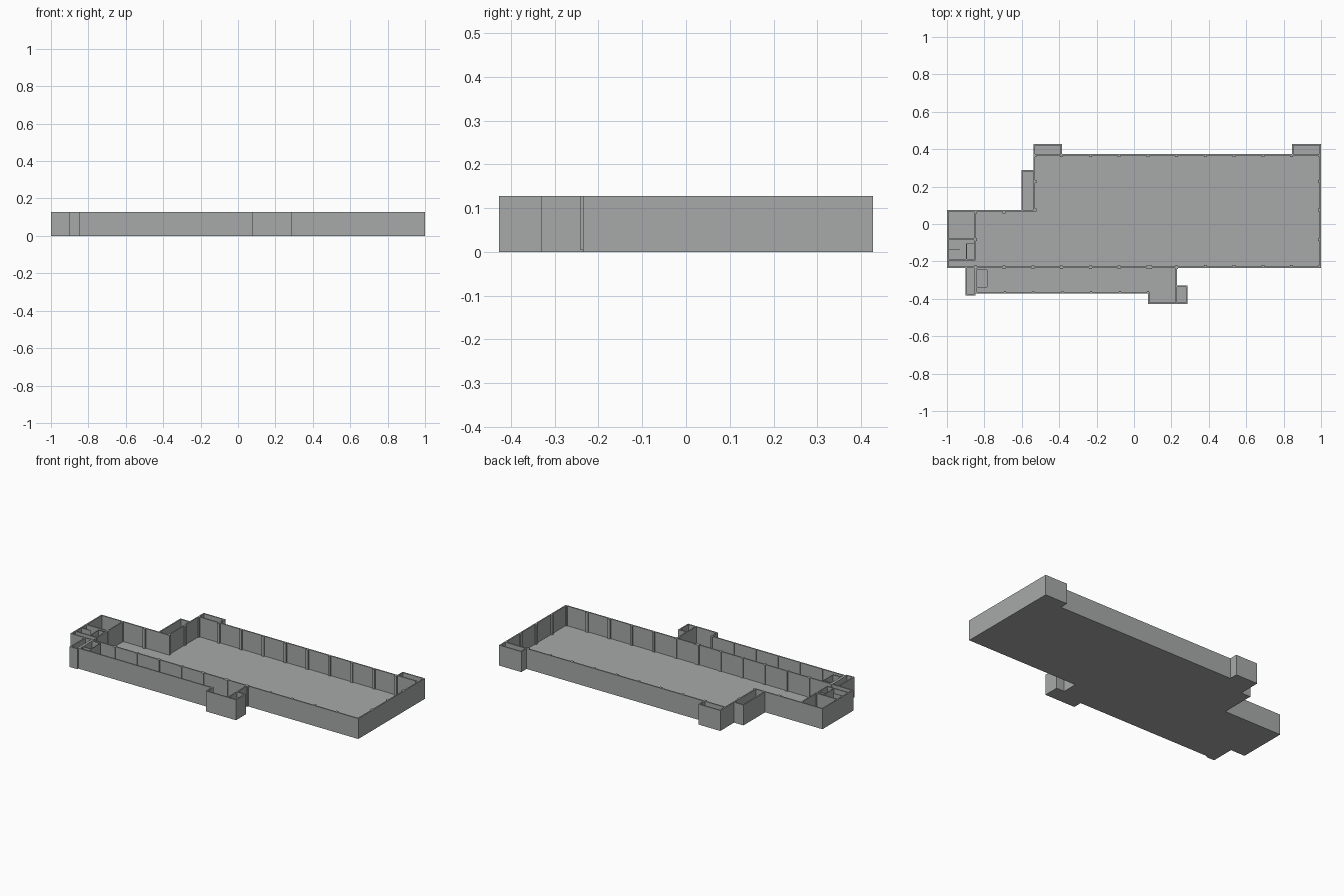
import bpy, bmesh

if "Cube" in bpy.data.objects:
    bpy.data.objects.remove(bpy.data.objects["Cube"])

H, F, T = 0.128, 0.004, 0.008      # wall height, floor thickness, wall thickness


def material(name, c):
    m = bpy.data.materials.new(name)
    m.diffuse_color = (*c, 1)
    m.use_nodes = True
    m.node_tree.nodes["Principled BSDF"].inputs["Base Color"].default_value = m.diffuse_color
    return m


GREY = material("plain grey", (0.39, 0.40, 0.40))


def boxes(name, rects, z0, z1):
    """One object made of upright boxes, each (x0, x1, y0, y1)."""
    bm = bmesh.new()
    for x0, x1, y0, y1 in rects:
        vs = bmesh.ops.create_cube(bm, size=1)["verts"]
        for v in vs:
            v.co = (x0 if v.co.x < 0 else x1,
                    y0 if v.co.y < 0 else y1,
                    z0 if v.co.z < 0 else z1)
    me = bpy.data.meshes.new(name)
    bm.to_mesh(me)
    bm.free()
    me.materials.append(GREY)
    ob = bpy.data.objects.new(name, me)
    bpy.context.collection.objects.link(ob)
    return ob


def room(x0, x1, y0, y1, sides):
    """Walls just inside a rectangle, on the sides named n, s, e, w."""
    r = {"n": (x0, x1, y1 - T, y1), "s": (x0, x1, y0, y0 + T),
         "w": (x0, x0 + T, y0, y1), "e": (x1 - T, x1, y0, y1)}
    return [r[s] for s in sides]


def line(x0, y0, x1, y1, t=T):
    """Straight wall centred on a line."""
    if x0 == x1:
        return (x0 - t / 2, x0 + t / 2, y0, y1)
    return (x0, x1, y0 - t / 2, y0 + t / 2)


# areas of the plan: name -> rectangle and walled sides
S, N, W = -0.235, 0.375, -0.537
areas = {
    "main_hall": (W, 1.0, S, N, "nsew"),
    "west_wing": (-1.0, W, S, 0.074, "nsw"),
    "north_west_annex": (W, -0.385, N, 0.427, "new"),
    "north_east_annex": (0.845, 1.0, N, 0.427, "new"),
    "west_annex": (-0.602, W, 0.074, 0.29, "nw"),
    "south_corridor": (-0.848, 0.075, -0.372, S, "sw"),
    "south_west_closet": (-0.902, -0.848, -0.382, S, "sew"),
    "south_porch": (0.075, 0.23, -0.427, S, "se"),
    "south_lobby": (0.23, 0.285, -0.427, -0.33, "nse"),
}
for name, (x0, x1, y0, y1, sides) in areas.items():
    boxes(name + "_floor", [(x0, x1, y0, y1)], 0, F)
    if name == "main_hall":          # west side stays open to the wing
        walls = room(x0, x1, y0, y1, "nse") + [(W, W + T, 0.074 - T, N)]
    else:
        walls = room(x0, x1, y0, y1, sides)
    boxes(name + "_walls", walls, F, H)
boxes("porch_west_wall", [(0.075, 0.075 + T, -0.427, -0.372 + T)], F, H)

# inner partitions of the west wing and the corridor end
boxes("west_partitions", [
    line(-0.848, -0.192, -0.848, 0.07),
    line(-1 + T, -0.082, -0.848, -0.082),
    line(-1 + T, -0.192, -0.848, -0.192),
    line(-0.895, -0.192, -0.895, -0.105, 0.004),
    line(-0.895, -0.105, -0.848, -0.105, 0.004),
    line(-1 + T, -0.135, -0.93, -0.135, 0.004)], F, H)
boxes("corridor_partitions", [
    line(-0.785, -0.338, -0.785, -0.245, 0.004),
    line(-0.84, -0.338, -0.785, -0.338, 0.004),
    line(-0.84, -0.245, -0.785, -0.245, 0.004)], F, H)


# columns on a regular bay grid
def column(x, y, a=0.008, b=0.008):
    return (x - a, x + a, y - b, y + b)


BAY = 0.1537
grid = [-0.848 + BAY * i for i in range(12)]
cols = []
for x in grid:
    if x > W - 0.01:
        cols.append(column(max(x, W + 0.008), N - 0.009))
    else:
        cols.append(column(x, 0.074 - 0.009))
    inner = x < 0.25                 # shared wall shows columns on both sides
    cols.append(column(x, S + (0.004 if inner else 0.009), 0.008, 0.010 if inner else 0.008))
    if x < 0.1:
        cols.append(column(min(x + 0.004, 0.075), -0.372 + 0.007, 0.005, 0.006))
cols.append(column(0.089, S + 0.004, 0.006, 0.010))
for y in (S + 0.008, -0.082, 0.074, 0.228, N - 0.009):
    cols.append(column(0.991, y))
for y in (0.074, 0.228):
    cols.append(column(W + 0.007, y))
cols.append(column(-0.848, -0.082))
boxes("columns", cols, F, H)
